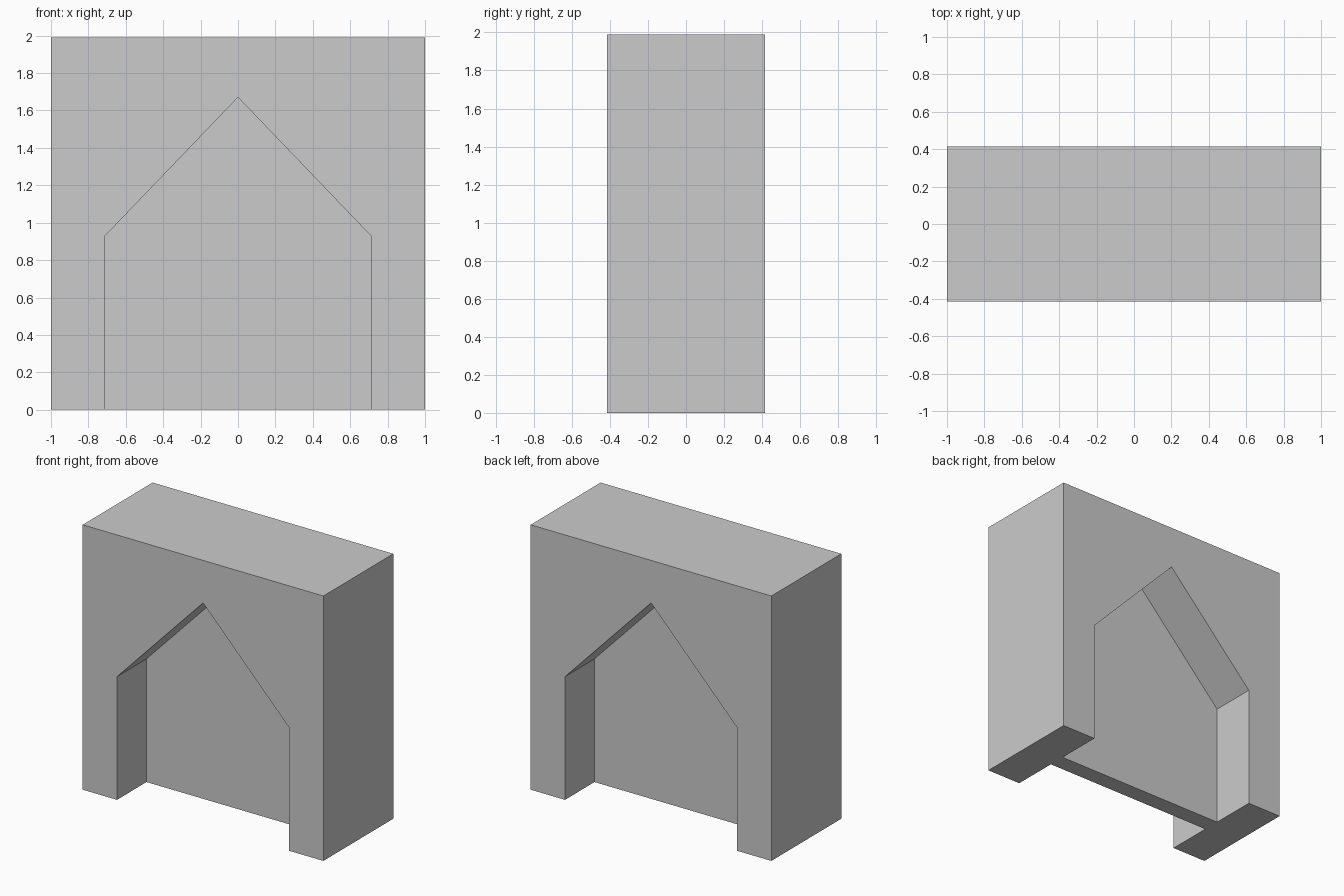
import bpy
import bmesh

if "Cube" in bpy.data.objects:
    bpy.data.objects.remove(bpy.data.objects["Cube"])

WIDTH, DEPTH, HEIGHT = 2.0, 0.83, 1.99
PANEL = 0.13  # thickness left between the two niches


def prism(name, profile, y0, y1):
    """Extrude an x-z profile from y0 to y1."""
    bm = bmesh.new()
    face = bm.faces.new([bm.verts.new((x, y0, z)) for x, z in profile])
    new = bmesh.ops.extrude_face_region(bm, geom=[face])["geom"]
    verts = [v for v in new if isinstance(v, bmesh.types.BMVert)]
    bmesh.ops.translate(bm, verts=verts, vec=(0, y1 - y0, 0))
    bmesh.ops.recalc_face_normals(bm, faces=bm.faces)
    mesh = bpy.data.meshes.new(name)
    bm.to_mesh(mesh)
    bm.free()
    obj = bpy.data.objects.new(name, mesh)
    bpy.context.collection.objects.link(obj)
    return obj


# Solid wall block
w = WIDTH / 2
wall = prism("wall_block", [(-w, 0), (w, 0), (w, HEIGHT), (-w, HEIGHT)],
             -DEPTH / 2, DEPTH / 2)

# Gabled niche cut into the front and the back, leaving a thin panel
gable = [(-0.715, -0.2), (0.715, -0.2), (0.715, 0.925), (0, 1.67), (-0.715, 0.925)]
for side, label in ((-1, "front"), (1, "back")):
    cutter = prism(label + "_niche_cutter", gable, side * PANEL / 2, side * DEPTH)
    cutter.hide_render = True
    cutter.hide_set(True)
    cutter.display_type = 'WIRE'
    mod = wall.modifiers.new(label + "_niche", 'BOOLEAN')
    mod.operation = 'DIFFERENCE'
    mod.solver = 'EXACT'
    mod.object = cutter
